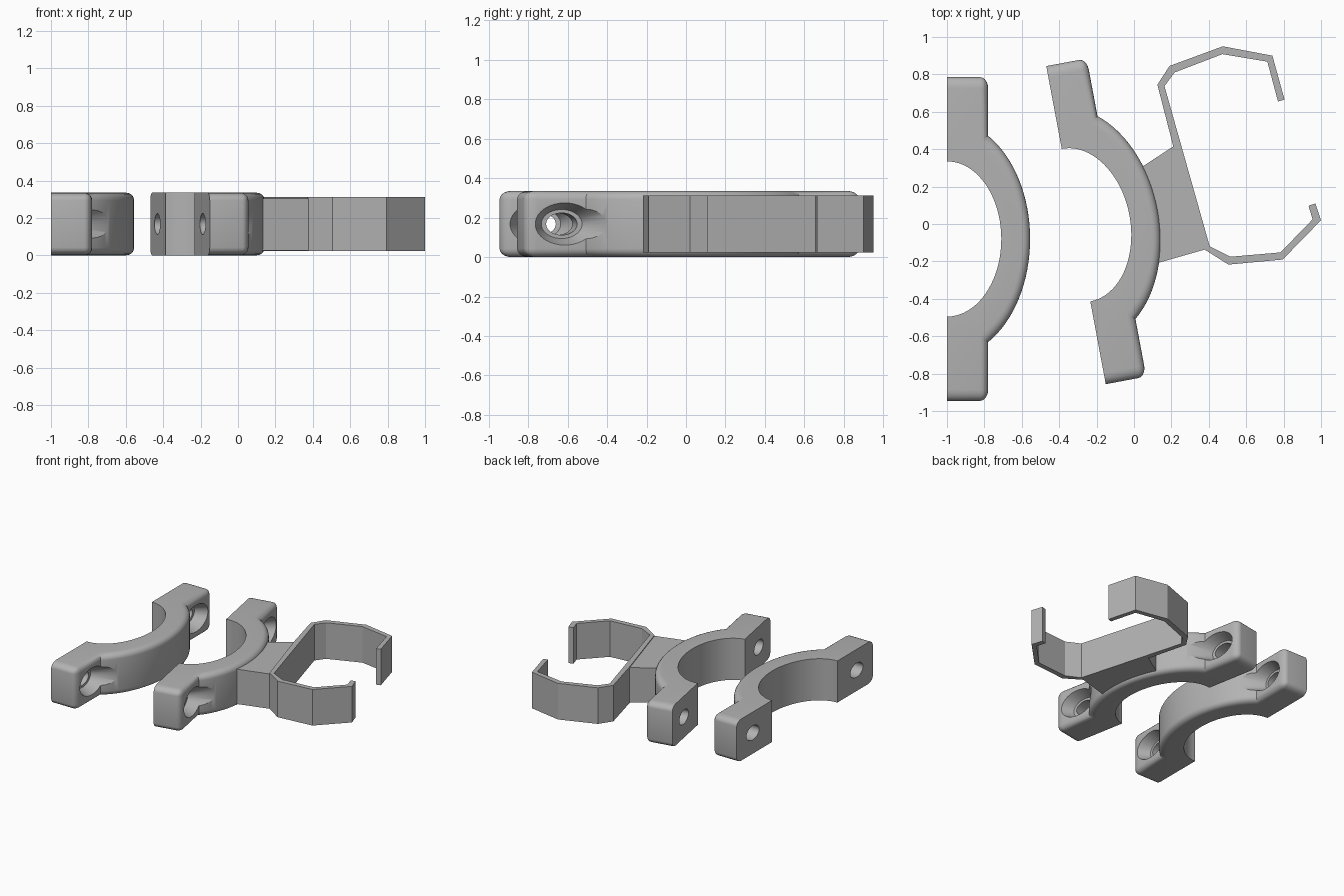
import bpy, bmesh, math
from mathutils import Matrix, Vector

if "Cube" in bpy.data.objects:
    bpy.data.objects.remove(bpy.data.objects["Cube"])

grey = bpy.data.materials.new("plain grey")
grey.diffuse_color = (0.45, 0.45, 0.45, 1)
grey.use_nodes = True
grey.node_tree.nodes["Principled BSDF"].inputs["Base Color"].default_value = grey.diffuse_color


def extrude_outline(bm, pts, z0, z1):
    """Extrude a closed xy outline between two heights."""
    face = bm.faces.new([bm.verts.new((x, y, z0)) for x, y in pts])
    geom = bmesh.ops.extrude_face_region(bm, geom=[face])["geom"]
    top = [v for v in geom if isinstance(v, bmesh.types.BMVert)]
    bmesh.ops.translate(bm, verts=top, vec=(0, 0, z1 - z0))
    bmesh.ops.recalc_face_normals(bm, faces=bm.faces)


def make_object(name, bm):
    mesh = bpy.data.meshes.new(name)
    bm.to_mesh(mesh)
    bm.free()
    mesh.materials.append(grey)
    obj = bpy.data.objects.new(name, mesh)
    bpy.context.collection.objects.link(obj)
    return obj


def prism(name, pts, z0, z1):
    bm = bmesh.new()
    extrude_outline(bm, pts, z0, z1)
    return make_object(name, bm)


def arc(r, a0, a1, n):
    return [(r * math.cos(a0 + (a1 - a0) * i / n), r * math.sin(a0 + (a1 - a0) * i / n))
            for i in range(n + 1)]


# Clamp dimensions before the final squash in x and z
SQUASH = 0.7
INNER, OUTER, HALF = 0.415, 0.635, 0.865
TAB = 0.22 / SQUASH
HEIGHT = 0.335 / SQUASH
BOLT_Y = 0.66


def bolt_cutter(y):
    """Bolt hole with a flared countersink, turned around the x axis."""
    profile = [(-0.1, 0.08), (0.19, 0.08), (0.19, 0.105), (0.62, 0.27)]
    n = 40
    bm = bmesh.new()
    rings = [[bm.verts.new((x, y + r * math.cos(t * math.tau / n),
                            HEIGHT / 2 + r * math.sin(t * math.tau / n)))
              for t in range(n)] for x, r in profile]
    for a, b in zip(rings, rings[1:]):
        for i in range(n):
            j = (i + 1) % n
            bm.faces.new((a[i], a[j], b[j], b[i]))
    bm.faces.new(rings[0])
    bm.faces.new(rings[-1])
    bmesh.ops.recalc_face_normals(bm, faces=bm.faces)
    cutter = make_object("bolt_cutter", bm)
    cutter.hide_render = True
    return cutter


def clamp(name, origin, angle):
    """Half-ring clamp with two bolt tabs and a rounded outer side."""
    a = math.acos(TAB / OUTER)
    outline = ([(0, -HALF), (TAB, -HALF)] + arc(OUTER, -a, a, 32)
               + [(TAB, HALF), (0, HALF)] + arc(INNER, math.pi / 2, -math.pi / 2, 40))
    bm = bmesh.new()
    extrude_outline(bm, outline, 0, HEIGHT)

    # Round the outer rims and the tab corners
    def outside(v):
        return math.hypot(v.co.x, v.co.y) > INNER + 0.05

    def rounded(e):
        v, w = e.verts
        if not (outside(v) and outside(w)):
            return False
        if abs(v.co.z - w.co.z) > 0.01:
            return v.co.x > 0.1 and abs(v.co.y) > HALF - 0.01
        return max(v.co.x, w.co.x) > 0.1

    bmesh.ops.bevel(bm, geom=[e for e in bm.edges if rounded(e)], offset=0.06,
                    offset_type='OFFSET', segments=5, profile=0.5,
                    affect='EDGES', clamp_overlap=False)
    obj = make_object(name, bm)

    # Cut both bolt holes
    cutters = [bolt_cutter(s * BOLT_Y) for s in (-1, 1)]
    for c in cutters:
        mod = obj.modifiers.new("bolt hole", 'BOOLEAN')
        mod.object = c
        mod.operation = 'DIFFERENCE'
        mod.solver = 'EXACT'
    bpy.context.view_layer.update()
    deps = bpy.context.evaluated_depsgraph_get()
    mesh = bpy.data.meshes.new_from_object(obj.evaluated_get(deps))
    obj.modifiers.clear()
    obj.data = mesh
    for c in cutters:
        bpy.data.objects.remove(c)

    # Squash, then turn into place
    mesh.transform(Matrix.Translation(Vector(origin))
                   @ Matrix.Rotation(angle, 4, 'Z')
                   @ Matrix.Diagonal((SQUASH, 1, SQUASH, 1)))
    bpy.ops.object.select_all(action='DESELECT')
    obj.select_set(True)
    bpy.context.view_layer.objects.active = obj
    bpy.ops.object.shade_smooth_by_angle(angle=math.radians(30))
    return obj


clamp("loose_clamp", (-1, -0.08, 0), 0)
clamp("holder_clamp", (-0.31, -0.006, 0), math.radians(10.6))

# Wedge joining the clamp to the clip
prism("wedge", [(0.03, 0.297), (0.10, -0.216), (0.385, -0.135), (0.215, 0.418)], 0.025, 0.305)

# Open faceted clip, outer then inner outline
clip_outer = [(0.805, 0.665), (0.74, 0.90), (0.475, 0.95), (0.19, 0.845), (0.125, 0.745),
              (0.21, 0.415), (0.375, -0.135), (0.505, -0.217), (0.795, -0.19),
              (1.0, 0.02), (0.97, 0.11)]
clip_inner = [(0.933, 0.097), (0.955, 0.025), (0.783, -0.152), (0.516, -0.175),
              (0.405, -0.12), (0.163, 0.737), (0.217, 0.81), (0.472, 0.908),
              (0.713, 0.868), (0.77, 0.655)]
prism("clip", clip_outer + clip_inner, 0.022, 0.312)
